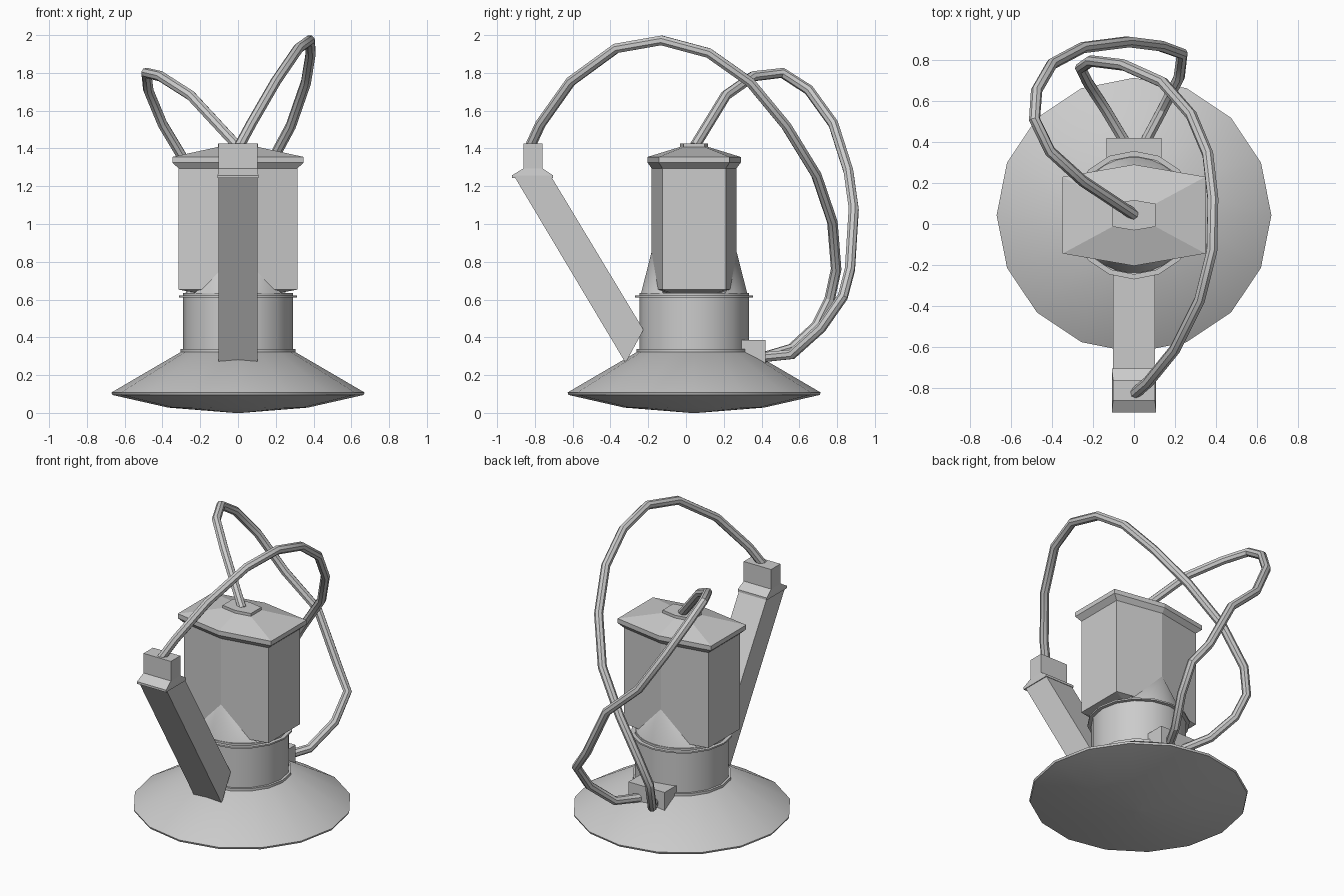
import bpy, bmesh
from math import sin, cos, radians, pi

if "Cube" in bpy.data.objects:
    bpy.data.objects.remove(bpy.data.objects["Cube"])

CY = 0.043  # y of the central axis


def finish(name, bm, smooth=False):
    bmesh.ops.remove_doubles(bm, verts=bm.verts, dist=1e-5)
    bmesh.ops.recalc_face_normals(bm, faces=bm.faces)
    me = bpy.data.meshes.new(name)
    bm.to_mesh(me)
    bm.free()
    ob = bpy.data.objects.new(name, me)
    bpy.context.collection.objects.link(ob)
    if smooth:
        smooth_object(ob)
    return ob


def smooth_object(ob):
    bpy.ops.object.select_all(action='DESELECT')
    ob.select_set(True)
    bpy.context.view_layer.objects.active = ob
    bpy.ops.object.shade_smooth_by_angle(angle=radians(32))


def loft(name, rings, smooth=False):
    """Skin a stack of equal-length vertex rings and cap both ends."""
    bm = bmesh.new()
    rows = [[bm.verts.new(p) for p in r] for r in rings]
    n = len(rows[0])
    for a, b in zip(rows, rows[1:]):
        for i in range(n):
            j = (i + 1) % n
            bm.faces.new((a[i], a[j], b[j], b[i]))
    bm.faces.new(rows[0])
    bm.faces.new(rows[-1])
    return finish(name, bm, smooth)


def lathe(name, profile, n=16):
    return loft(name, [[(r * cos(2 * pi * i / n), CY + r * sin(2 * pi * i / n), z)
                        for i in range(n)] for r, z in profile], True)


def hexagon(hx, y_side, y_mid, z):
    return [(hx, CY - y_side, z), (hx, CY + y_side, z), (0, CY + y_mid, z),
            (-hx, CY + y_side, z), (-hx, CY - y_side, z), (0, CY - y_mid, z)]


def rect(hx, y0, y1, z):
    return [(-hx, y0, z), (hx, y0, z), (hx, y1, z), (-hx, y1, z)]


def side_prism(name, yz, hx):
    return loft(name, [[(s * hx, y, z) for y, z in yz] for s in (-1, 1)])


def cable(name, pts, r=0.028):
    cu = bpy.data.curves.new(name, 'CURVE')
    cu.dimensions = '3D'
    cu.bevel_depth, cu.bevel_resolution, cu.use_fill_caps = r, 2, True
    sp = cu.splines.new('POLY')
    sp.points.add(len(pts) - 1)
    for p, co in zip(sp.points, pts):
        p.co = (*co, 1)
    ob = bpy.data.objects.new(name, cu)
    bpy.context.collection.objects.link(ob)
    bpy.ops.object.select_all(action='DESELECT')
    ob.select_set(True)
    bpy.context.view_layer.objects.active = ob
    bpy.ops.object.convert(target='MESH')
    smooth_object(bpy.context.object)


# Wide conical base with shallow dished underside
lathe("base", [(0.02, 0.0), (0.37, 0.028), (0.665, 0.095), (0.67, 0.108), (0.29, 0.33)])

# Collar cylinder and its two rims
lathe("collar", [(0.29, 0.32), (0.29, 0.635)])
lathe("lower_rim", [(0.305, 0.318), (0.305, 0.338)])
lathe("upper_rim", [(0.313, 0.612), (0.313, 0.622)])

# Six-sided body and lid
loft("body", [hexagon(0.17, 0.10, 0.15, 0.625), hexagon(0.315, 0.168, 0.225, 0.653),
              hexagon(0.315, 0.168, 0.225, 1.32)])
loft("lid", [hexagon(0.315, 0.168, 0.225, 1.295), hexagon(0.348, 0.187, 0.247, 1.325),
             hexagon(0.348, 0.187, 0.247, 1.355), hexagon(0.105, 0.056, 0.074, 1.408),
             hexagon(0.105, 0.056, 0.074, 1.427)])

# Fan-shaped fairings from the collar to the front and back creases
for s, side in ((-1, "front"), (1, "back")):
    bm = bmesh.new()
    top = bm.verts.new((0, CY + s * 0.226, 0.85))
    low = bm.verts.new((0, CY + s * 0.1, 0.635))
    arc = [bm.verts.new((0.282 * cos(radians(a)), CY + s * 0.282 * sin(radians(a)), 0.635))
           for a in range(36, 145, 12)]
    for a, b in zip(arc, arc[1:]):
        bm.faces.new((a, b, top))
    bm.faces.new(arc + [low])
    bm.faces.new((top, low, arc[0]))
    bm.faces.new((arc[-1], low, top))
    finish(side + "_fairing", bm, True)

# Slanted square spout with flared lip and end block
side_prism("spout", [(-0.32, 0.265), (-0.905, 1.245), (-0.71, 1.245), (-0.225, 0.44)], 0.103)
loft("spout_lip", [rect(0.108, -0.92, -0.705, 1.243), rect(0.108, -0.92, -0.705, 1.258),
                   rect(0.102, -0.86, -0.76, 1.295)])
loft("spout_block", [rect(0.102, -0.86, -0.76, 1.28), rect(0.102, -0.86, -0.76, 1.427)])

# Rear socket resting on the cone
side_prism("rear_socket", [(0.285, 0.32), (0.42, 0.258), (0.42, 0.385), (0.285, 0.385)], 0.135)

# Two looping cables
cable("spout_cable", [
    (0, -0.83, 1.40), (0.07, -0.77, 1.53), (0.20, -0.61, 1.755), (0.32, -0.37, 1.93),
    (0.38, -0.13, 1.972), (0.385, 0.12, 1.905), (0.36, 0.34, 1.75), (0.28, 0.53, 1.52),
    (0.14, 0.69, 1.26), (-0.05, 0.775, 1.01), (-0.21, 0.795, 0.76), (-0.26, 0.76, 0.60),
    (-0.225, 0.69, 0.46), (-0.14, 0.56, 0.34), (-0.05, 0.41, 0.295)])
cable("lid_cable", [
    (0, 0.045, 1.41), (-0.25, 0.21, 1.68), (-0.41, 0.355, 1.782), (-0.485, 0.51, 1.80),
    (-0.475, 0.65, 1.71), (-0.40, 0.78, 1.53), (-0.25, 0.86, 1.28), (-0.03, 0.888, 1.08),
    (0.13, 0.868, 0.76), (0.235, 0.83, 0.615), (0.22, 0.715, 0.45), (0.14, 0.56, 0.31),
    (0.06, 0.41, 0.295)])
